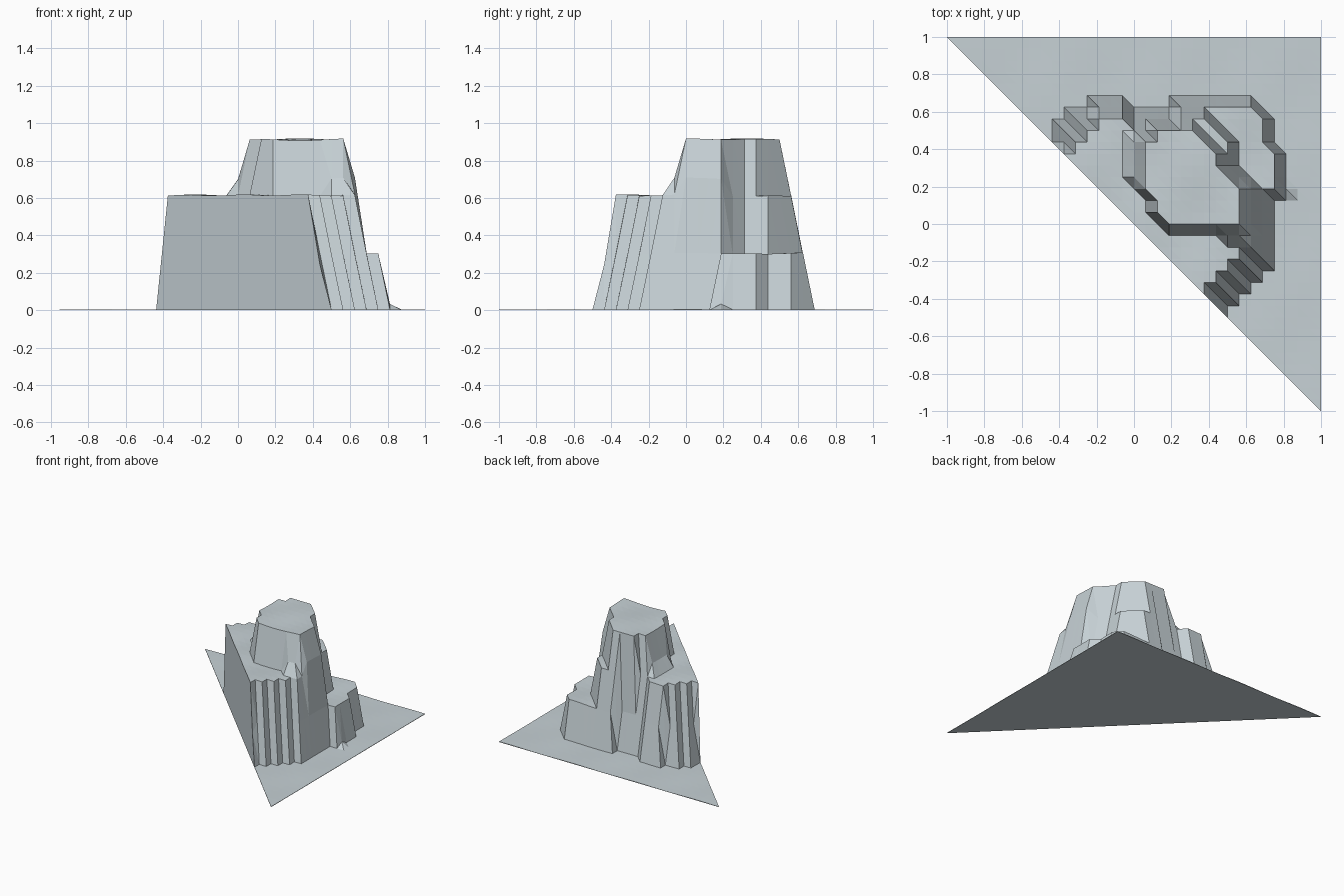
import bpy, bmesh, math

if "Cube" in bpy.data.objects:
    bpy.data.objects.remove(bpy.data.objects["Cube"])

CELL = 1 / 16          # terrain grid spacing
N = 16                 # cells either side of the centre

# Each terrace: height, first row, then the (first, last) column of every row going up in y
LOW = (0.30, -7, [(7, 7), (6, 8), (5, 9), (4, 10), (3, 11), (2, 11), (1, 11), (0, 11),
                  (-1, 11), (-2, 11), (-3, 12), (-4, 12), (-5, 12), (-6, 12),
                  (-6, 11), (-6, 11), (-5, 11), (4, 10)])
MIDDLE = (0.61, -6, [(6, 6), (5, 7), (4, 8), (3, 9), (2, 10), (1, 10), (0, 10),
                     (-1, 10), (-2, 10), (-3, 10), (-4, 9), (-5, 8), (-6, 8),
                     (-5, 8), (-4, 7), (4, 6)])
FOOT = (0.70, -1, [(8, 9), (3, 10), (2, 10), (2, 10), (1, 10), (0, 8), (0, 7), (0, 7), (0, 6)])
TOP = (0.91, 0, [(3, 9), (2, 9), (2, 9), (1, 9), (1, 8), (1, 7), (1, 7), (1, 6), (2, 5)])
TERRACES = [LOW, MIDDLE, FOOT, TOP]
# Shoulders that break the regular rows
EXTRA = {(-3, 10): 0.3, (-2, 10): 0.3, (-1, 10): 0.3,
         (-3, 9): 0.61, (-2, 9): 0.61, (-1, 9): 0.61,
         (7, -7): 0.24, (13, 3): 0.03}


def height(i, j):
    """Height of a grid point, with a slight natural ripple."""
    z = 0.0
    for level, first, rows in TERRACES:
        k = j - first
        if 0 <= k < len(rows) and rows[k][0] <= i <= rows[k][1]:
            z = level
    z = EXTRA.get((i, j), z)
    ripple = math.sin(i * 0.7 + 1) * math.cos(j * 0.6)
    return z + 0.003 + ripple * (0.006 if z > 0.2 else 0.002)


# Terrain surface: half of a square, cut along the diagonal x + y = 0
bm = bmesh.new()
pts = {(i, j): bm.verts.new((i * CELL, j * CELL, height(i, j)))
       for j in range(-N, N + 1) for i in range(-j, N + 1)}
for (i, j) in pts:
    for corners in (((i, j), (i + 1, j - 1), (i + 1, j)),
                    ((i, j), (i + 1, j), (i, j + 1))):
        if all(c in pts for c in corners):
            bm.faces.new([pts[c] for c in corners])

# Cut wall and side skirts down to the ground
rim = [e for e in bm.edges if e.is_boundary]
skirt = bmesh.ops.extrude_edge_only(bm, edges=rim)["geom"]
for v in skirt:
    if isinstance(v, bmesh.types.BMVert):
        v.co.z = 0

# Flat underside
base = [bm.verts.new(c) for c in ((-1, 1, 0), (1, 1, 0), (1, -1, 0))]
bm.faces.new(base)
bmesh.ops.recalc_face_normals(bm, faces=[f for f in bm.faces if len(f.verts) == 4
                                         or f.calc_center_median().z > 0.0])
for f in bm.faces:
    f.normal_update()
    if abs(f.calc_center_median().z) < 1e-6 and f.normal.z > 0:
        f.normal_flip()

mesh = bpy.data.meshes.new("cliff_terrain")
bm.to_mesh(mesh)
bm.free()
stone = bpy.data.materials.new("pale blue grey stone")
stone.diffuse_color = (0.57, 0.64, 0.67, 1)
stone.use_nodes = True
stone.node_tree.nodes["Principled BSDF"].inputs["Base Color"].default_value = stone.diffuse_color
mesh.materials.append(stone)
terrain = bpy.data.objects.new("cliff_terrain", mesh)
bpy.context.collection.objects.link(terrain)
